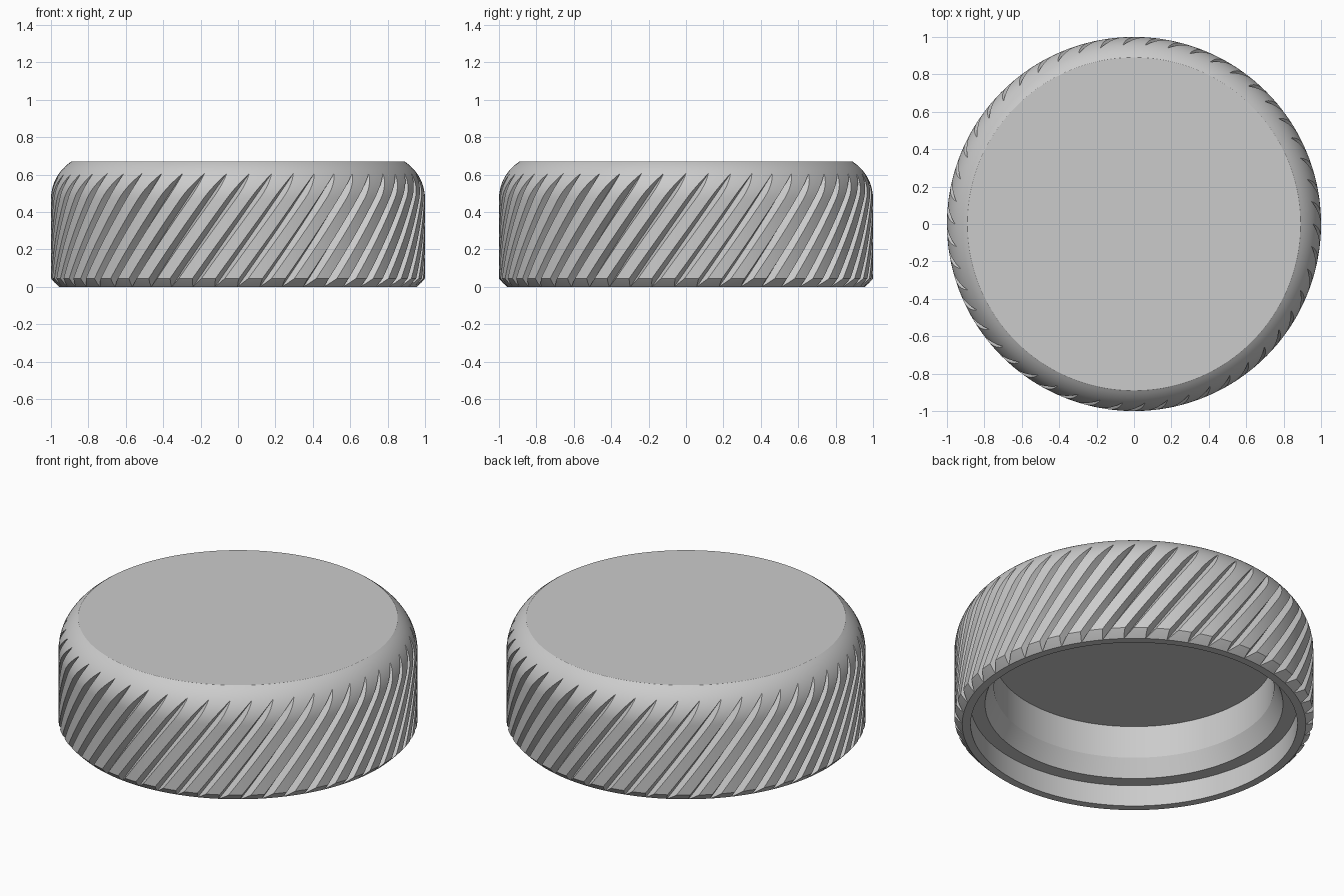
import bpy, bmesh, math

if "Cube" in bpy.data.objects:
    bpy.data.objects.remove(bpy.data.objects["Cube"])

N = 50                      # spiral grooves
PITCH = 2 * math.pi / N
ROOT = 0.957                # radius at groove bottom
RUN = 0.58                  # half width of a groove per unit depth
TWIST = 0.73                # radians per unit height
TIP_Z = 0.607

mat = bpy.data.materials.new("light_grey")
mat.diffuse_color = (0.6, 0.6, 0.6, 1)
mat.use_nodes = True
mat.node_tree.nodes["Principled BSDF"].inputs["Base Color"].default_value = mat.diffuse_color

# outer profile: bottom chamfer, straight wall, rounded shoulder
profile = [(ROOT, 0.0), (0.98, 0.022), (1.0, 0.045)]
profile += [(1.0, 0.045 + (0.47 - 0.045) * i / 10) for i in range(1, 11)]
R = 0.237
tip = math.acos(1 - (1 - ROOT) / R)
end = math.radians(57.6)
angles = [tip * i / 8 for i in range(1, 9)] + [tip + (end - tip) * i / 5 for i in range(1, 6)]
profile += [(1 - R * (1 - math.cos(a)), 0.47 + R * math.sin(a)) for a in angles]
TIP_Z = 0.47 + R * math.sin(tip)

bm = bmesh.new()


def point(r, a, z):
    return bm.verts.new((r * math.cos(a), r * math.sin(a), z))


def outer_ring(r, z):
    half = max(0.0, r - ROOT) * RUN
    turn = TWIST * (min(z, TIP_Z) - TIP_Z)
    ring = []
    for k in range(N):
        a0 = k * PITCH + turn
        ring.append(point(min(r, ROOT) if z < TIP_Z + 1e-6 else r, a0, z))
        for t in (0, 1 / 3, 2 / 3, 1):
            ring.append(point(r, a0 + half + (PITCH - 2 * half) * t, z))
    return ring


def plain_ring(r, z):
    ring = []
    for k in range(N):
        a0 = k * PITCH - TWIST * TIP_Z
        ring.append(point(r, a0, z))
        for t in (0, 1 / 3, 2 / 3, 1):
            ring.append(point(r, a0 + PITCH * t, z))
    return ring


# inside: rim, step, sloped thread seat, bore, ceiling
inner = [(0.91, 0.0), (0.91, 0.13), (0.83, 0.13), (0.78, 0.235), (0.78, 0.435)]
rings = [plain_ring(r, z) for r, z in reversed(inner)]
rings += [outer_ring(r, z) for r, z in profile]
for a, b in zip(rings, rings[1:]):
    n = len(a)
    for i in range(n):
        j = (i + 1) % n
        bm.faces.new((a[i], a[j], b[j], b[i]))
ceiling, top = rings[0], rings[-1]
bmesh.ops.remove_doubles(bm, verts=bm.verts, dist=1e-5)

# flat lid and ceiling
edges = [e for e in bm.edges if e.is_boundary]
bmesh.ops.holes_fill(bm, edges=edges, sides=0)
bmesh.ops.recalc_face_normals(bm, faces=bm.faces)

mesh = bpy.data.meshes.new("bottle_cap")
bm.to_mesh(mesh)
bm.free()
cap = bpy.data.objects.new("bottle_cap", mesh)
bpy.context.collection.objects.link(cap)
mesh.materials.append(mat)
bpy.context.view_layer.objects.active = cap
cap.select_set(True)
bpy.ops.object.shade_smooth_by_angle(angle=math.radians(25))
